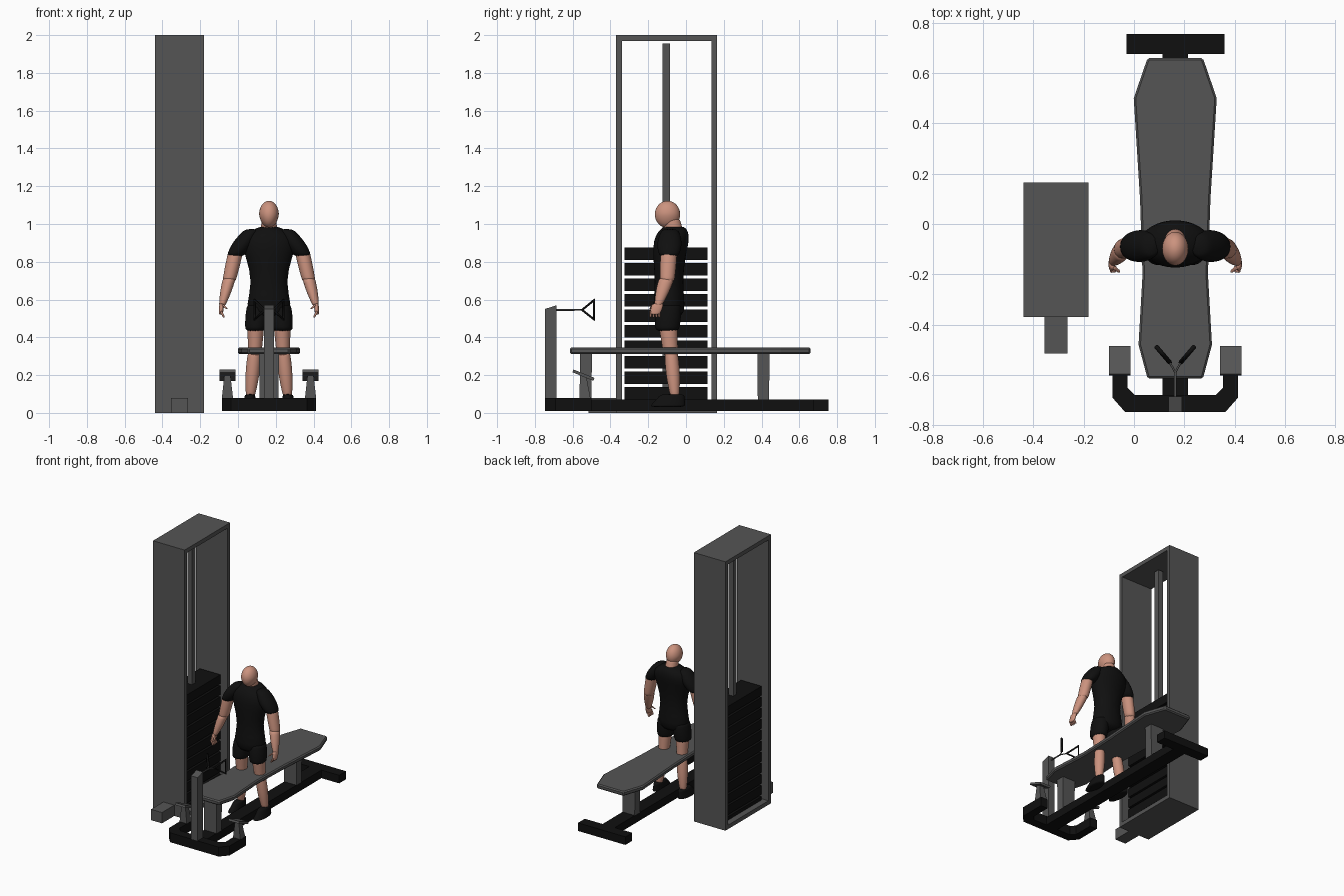
import bpy, bmesh, math
from mathutils import Vector

cube = bpy.data.objects.get("Cube")
if cube:
    bpy.data.objects.remove(cube, do_unlink=True)


def material(name, red, green, blue):
    mat = bpy.data.materials.new(name)
    mat.use_nodes = True
    colour = (red, green, blue, 1)
    mat.diffuse_color = colour
    mat.node_tree.nodes["Principled BSDF"].inputs["Base Color"].default_value = colour
    return mat


GREY = material("steel grey", 0.09, 0.09, 0.09)
BLACK = material("matte black", 0.005, 0.005, 0.005)
SKIN = material("skin", 0.6, 0.29, 0.21)
CENTRE = 0.164  # x of the line shared by bench and person


def finish(name, bm, mat, smooth=False):
    bmesh.ops.recalc_face_normals(bm, faces=bm.faces)
    mesh = bpy.data.meshes.new(name)
    bm.to_mesh(mesh)
    bm.free()
    mesh.materials.append(mat)
    obj = bpy.data.objects.new(name, mesh)
    bpy.context.collection.objects.link(obj)
    if smooth:
        rounding = obj.modifiers.new("rounding", 'SUBSURF')
        rounding.levels = rounding.render_levels = 1
        for face in mesh.polygons:
            face.use_smooth = True
    return obj


def box(name, low, high, mat):
    """Box between two opposite corners."""
    bm = bmesh.new()
    bmesh.ops.create_cube(bm, size=1)
    for vert in bm.verts:
        vert.co = [a if c < 0 else b for a, b, c in zip(low, high, vert.co)]
    return finish(name, bm, mat)


def mirrored_slab(name, half, bottom, top, mat):
    """Upright prism whose outline is mirrored about the centre line."""
    outline = [(CENTRE + x, y) for x, y in half]
    outline += [(CENTRE - x, y) for x, y in reversed(half)]
    bm = bmesh.new()
    face = bm.faces.new([bm.verts.new((x, y, bottom)) for x, y in outline])
    raised = bmesh.ops.extrude_face_region(bm, geom=[face])["geom"]
    bmesh.ops.translate(bm, vec=(0, 0, top - bottom),
                        verts=[g for g in raised if isinstance(g, bmesh.types.BMVert)])
    return finish(name, bm, mat)


def loft(name, rings, mat, sides):
    """Level ellipses (centre, x radius, y radius) joined and capped; four sides stay flat."""
    bm = bmesh.new()
    corner = math.sqrt(2) if sides == 4 else 1
    angles = [math.tau * (i + 0.5) / sides for i in range(sides)]
    loops = [[bm.verts.new(centre + corner * Vector((rx * math.cos(a), ry * math.sin(a), 0)))
              for a in angles] for centre, rx, ry in rings]
    for lower, upper in zip(loops, loops[1:]):
        for i in range(sides):
            j = (i + 1) % sides
            bm.faces.new((lower[i], lower[j], upper[j], upper[i]))
    bm.faces.new(loops[0])
    bm.faces.new(loops[-1])
    return finish(name, bm, mat, sides > 4)


def limb(name, start, end, radius_start, radius_end, mat, bulge=0, depth=1, sides=16):
    """Tapered limb, swelling in the middle by the bulge and deeper in y by the depth."""
    steps = 1 if sides == 4 else 6
    rings = []
    for i in range(steps + 1):
        t = i / steps
        radius = radius_start + (radius_end - radius_start) * t + bulge * math.sin(math.pi * t)
        rings.append((Vector(start).lerp(Vector(end), t), radius, radius * depth))
    return loft(name, rings, mat, sides)


def tube(name, points, radius, mat, closed=False):
    curve = bpy.data.curves.new(name, 'CURVE')
    curve.dimensions = '3D'
    curve.bevel_depth = radius
    curve.bevel_resolution = 2
    curve.use_fill_caps = True
    spline = curve.splines.new('POLY')
    spline.points.add(len(points) - 1)
    for point, position in zip(spline.points, points):
        point.co = (*position, 1)
    spline.use_cyclic_u = closed
    curve.materials.append(mat)
    bpy.context.collection.objects.link(bpy.data.objects.new(name, curve))


# Weight tower: open frame, pulley foot, guide rod and plates
left, right, front, back, wall = -0.18, -0.44, -0.37, 0.165, 0.03
box("tower_front_wall", (right, front, 0), (left, front + wall, 2), GREY)
box("tower_back_wall", (right, back - wall, 0), (left, back, 2), GREY)
box("tower_top", (right, front + wall, 2 - wall), (left, back - wall, 2), GREY)
box("tower_bottom", (right, front + wall, 0), (left, back - wall, wall), GREY)
box("tower_foot", (-0.355, -0.515, 0), (-0.265, front, 0.08), GREY)
box("guide_rod", (-0.33, -0.125, wall), (-0.29, -0.085, 1.955), GREY)
for i in range(11):
    top = 0.876 - i * 0.082
    box("weight_plate", (-0.395, -0.325, max(top - 0.067, wall)), (-0.225, 0.115, top), BLACK)

# Floor base: spine, rear bar and U-shaped front bar
box("base_spine", (CENTRE - 0.05, -0.69, 0.01), (CENTRE + 0.05, 0.68, 0.07), BLACK)
box("rear_bar", (-0.03, 0.675, 0.01), (0.36, 0.755, 0.07), BLACK)
mirrored_slab("front_bar", [(0.2, -0.747), (0.25, -0.69), (0.25, -0.5),
                            (0.19, -0.5), (0.19, -0.65), (0.16, -0.68)], 0.01, 0.08, BLACK)

# Bench with waisted outline, on two legs
bench = mirrored_slab("bench_pad", [(0.11, 0.66), (0.165, 0.5), (0.14, 0.1),
                                    (0.13, -0.2), (0.146, -0.48), (0.11, -0.615)],
                      0.312, 0.346, GREY)
edge = bench.modifiers.new("chamfer", 'BEVEL')
edge.width = 0.008
edge.segments = 1
for name, y in (("front_bench_leg", -0.53), ("rear_bench_leg", 0.41)):
    limb(name, (CENTRE, y, 0.07), (CENTRE, y, 0.32), 0.05, 0.053, GREY, depth=0.6, sides=4)

# Cable post with slanted top
post = box("cable_post", (CENTRE - 0.027, -0.747, 0.07), (CENTRE + 0.027, -0.685, 0.57), GREY)
for vert in post.data.vertices:
    if vert.co.z > 0.5 and vert.co.y < -0.7:
        vert.co.z -= 0.02
fork = (CENTRE, -0.59, 0.545)
tube("cable", [(CENTRE, -0.69, 0.545), fork], 0.005, GREY)

for sign, side in ((1, "left"), (-1, "right")):
    def at(x, y, z):
        return CENTRE + sign * x, y, z

    # Triangular pull handles
    grip = at(0.022, -0.55, 0.545)
    tube(side + "_cable_end", [fork, grip], 0.004, GREY)
    tube(side + "_handle", [grip, at(0.076, -0.487, 0.597), at(0.076, -0.487, 0.495)],
         0.009, BLACK, closed=True)

    # Tilted foot rests
    limb(side + "_rest_stem", at(0.22, -0.535, 0.075), at(0.22, -0.545, 0.2),
         0.03, 0.016, GREY, sides=4)
    rest = box(side + "_foot_rest", (-0.043, -0.06, -0.008), (0.043, 0.06, 0.008), GREY)
    rest.location = at(0.22, -0.543, 0.2)
    rest.rotation_euler.x = math.radians(-22)

    # Legs and shoes
    limb(side + "_short_leg", at(0.06, -0.09, 0.58), at(0.072, -0.1, 0.43),
         0.055, 0.054, BLACK, bulge=0.006, depth=1.15)
    limb(side + "_knee", at(0.07, -0.095, 0.46), at(0.075, -0.08, 0.3),
         0.046, 0.035, SKIN, depth=1.1)
    limb(side + "_calf", at(0.075, -0.08, 0.34), at(0.1, -0.058, 0.07),
         0.034, 0.021, SKIN, bulge=0.01)
    limb(side + "_shoe", at(0.104, -0.1, 0.03), at(0.1, -0.07, 0.1),
         0.041, 0.026, BLACK, depth=2.4)

    # Sleeves and arms
    limb(side + "_sleeve", at(0.09, -0.085, 0.975), at(0.182, -0.09, 0.825),
         0.036, 0.044, BLACK, bulge=0.017, depth=1.15)
    limb(side + "_upper_arm", at(0.175, -0.09, 0.86), at(0.213, -0.1, 0.69),
         0.04, 0.035, SKIN, bulge=0.002, depth=1.1)
    limb(side + "_forearm", at(0.208, -0.1, 0.72), at(0.25, -0.15, 0.56),
         0.035, 0.015, SKIN, bulge=0.005, depth=1.2)
    limb(side + "_palm", at(0.25, -0.148, 0.58), at(0.255, -0.165, 0.52),
         0.012, 0.01, SKIN, bulge=0.002, depth=2.4)
    for i in range(4):
        y = -0.142 - i * 0.015
        limb(side + "_finger", at(0.255, y, 0.54), at(0.238, y, 0.505),
             0.008, 0.006, SKIN, sides=8)
    limb(side + "_thumb", at(0.248, -0.17, 0.575), at(0.222, -0.19, 0.55),
         0.01, 0.006, SKIN, sides=8)

# Torso from hips to collar, depth following width
torso = [(0.5, 0.1), (0.57, 0.125), (0.69, 0.085), (0.83, 0.125),
         (0.92, 0.155), (0.965, 0.1), (0.99, 0.04)]
loft("shirt", [(Vector((CENTRE, -0.09 + 0.2 * max(0, z - 0.85), z)), width, 0.04 + 0.37 * width)
               for z, width in torso], BLACK, 24)

# Neck and head with narrowed jaw
limb("neck", (CENTRE, -0.06, 0.95), (CENTRE, -0.08, 1.03), 0.045, 0.04, SKIN, depth=1.15)
bm = bmesh.new()
bmesh.ops.create_uvsphere(bm, u_segments=24, v_segments=16, radius=1)
for vert in bm.verts:
    jaw = 1 + 0.15 * min(0, vert.co.z)
    vert.co = (CENTRE + vert.co.x * 0.053 * jaw, vert.co.y * 0.068 - 0.098, 1.051 + vert.co.z * 0.072)
finish("head", bm, SKIN, smooth=True)
